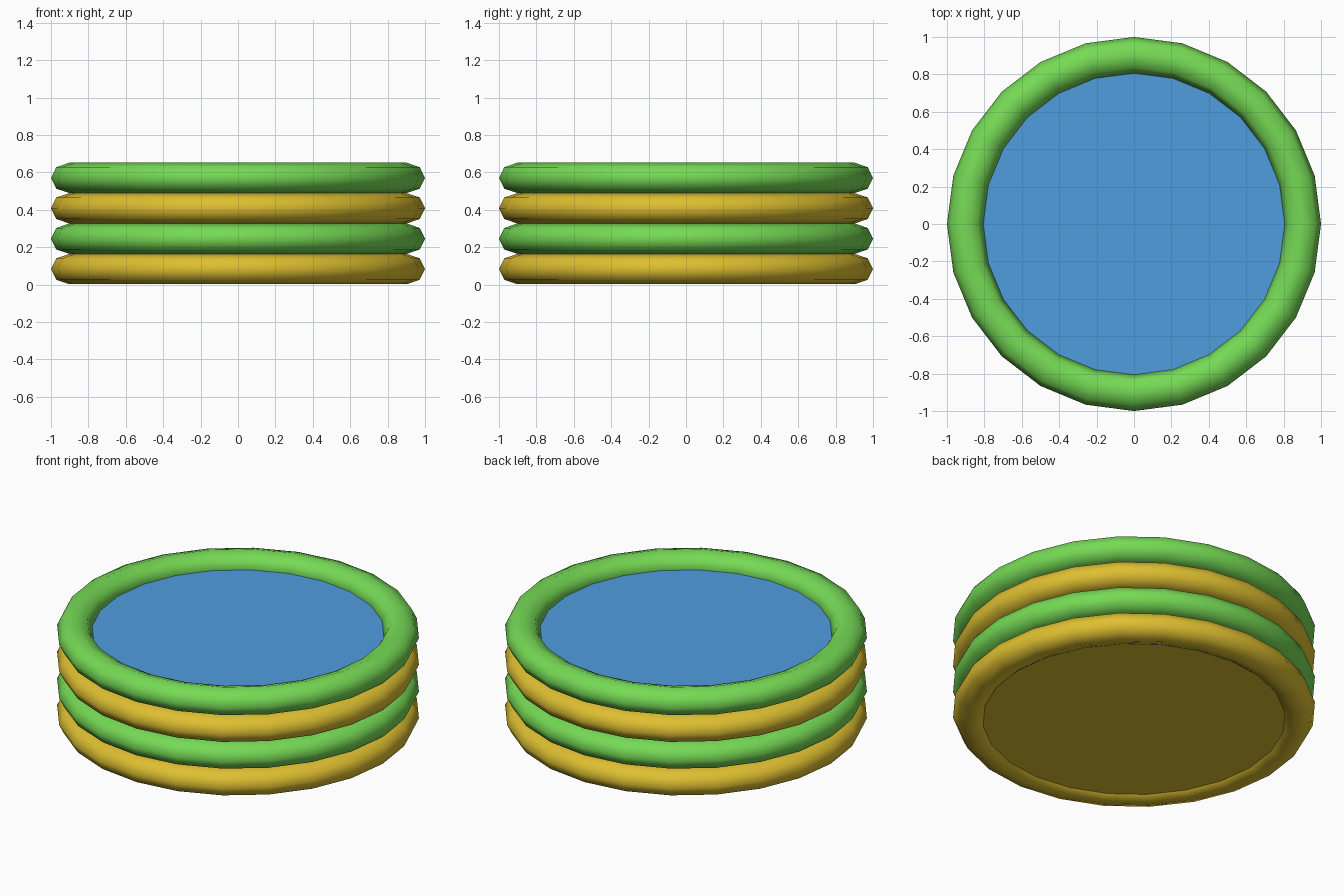
import bpy, bmesh
from math import cos, sin, pi

if "Cube" in bpy.data.objects:
    bpy.data.objects.remove(bpy.data.objects["Cube"])

SEG, SIDES = 24, 8          # segments around a ring, sides of its tube
MAJOR, RX, RZ = 0.903, 0.097, 0.081
STEP = 0.1625               # height of one ring


def material(name, rgb):
    m = bpy.data.materials.new(name)
    m.diffuse_color = (*rgb, 1)
    m.use_nodes = True
    m.node_tree.nodes["Principled BSDF"].inputs["Base Color"].default_value = m.diffuse_color
    return m


def finish(name, bm, mat, smooth):
    me = bpy.data.meshes.new(name)
    bm.to_mesh(me)
    bm.free()
    for p in me.polygons:
        p.use_smooth = smooth
    me.materials.append(mat)
    ob = bpy.data.objects.new(name, me)
    bpy.context.collection.objects.link(ob)
    return ob


def ring(name, z, mat):
    bm = bmesh.new()
    rows = []
    for i in range(SEG):
        a = 2 * pi * i / SEG
        row = []
        for j in range(SIDES):
            b = 2 * pi * j / SIDES
            r = MAJOR + RX * cos(b)
            row.append(bm.verts.new((r * cos(a), r * sin(a), z + RZ * sin(b))))
        rows.append(row)
    for i in range(SEG):
        p, q = rows[i], rows[(i + 1) % SEG]
        for j in range(SIDES):
            k = (j + 1) % SIDES
            bm.faces.new((p[j], q[j], q[k], p[k]))
    return finish(name, bm, mat, True)


def disc(name, radius, z, mat, down=False):
    bm = bmesh.new()
    vs = [bm.verts.new((radius * cos(2 * pi * i / SEG), radius * sin(2 * pi * i / SEG), z))
          for i in range(SEG)]
    bm.faces.new(vs[::-1] if down else vs)
    return finish(name, bm, mat, False)


yellow = material("yellow_vinyl", (0.73, 0.52, 0.03))
green = material("green_vinyl", (0.18, 0.70, 0.09))
blue = material("water_blue", (0.08, 0.34, 0.74))

# Stacked inflatable rings
for n in range(4):
    ring(f"inflatable_ring_{n + 1}", RZ + 0.002 + n * STEP, green if n % 2 else yellow)

# Pool floor and water surface
disc("pool_floor", 0.834, 0.025, yellow, down=True)
disc("water_surface", 0.806, 0.57, blue)
